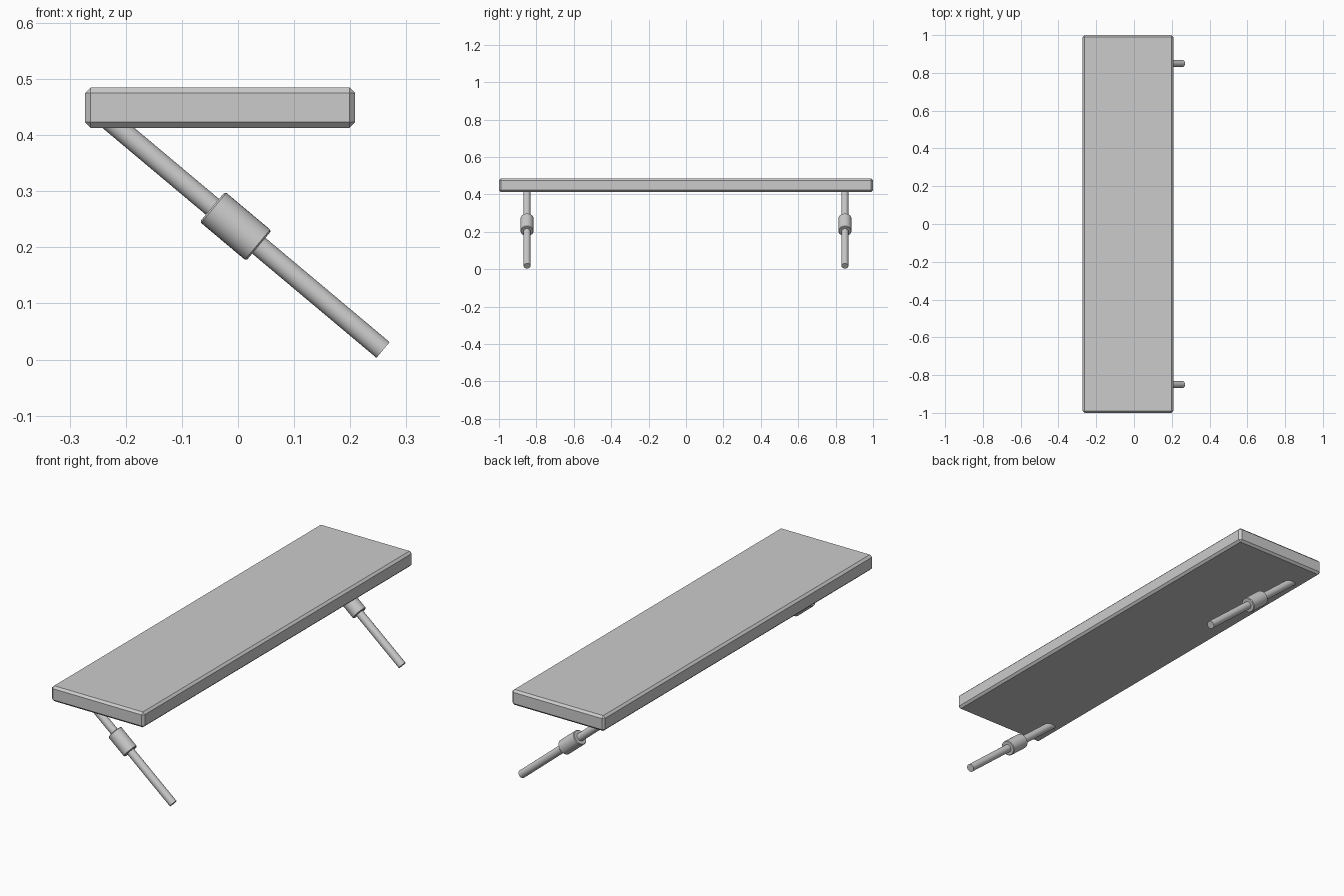
import bpy
from math import sin, cos, radians

if "Cube" in bpy.data.objects:
    bpy.data.objects.remove(bpy.data.objects["Cube"])

ANGLE = radians(40)
FOOT = (0.2585, 0.017)  # x, z of the lower end centre


def bevel(obj, width):
    m = obj.modifiers.new("bevel", 'BEVEL')
    m.width = width
    m.segments = 1
    m.limit_method = 'ANGLE'
    m.angle_limit = radians(40)


def along(name, y, start, end, radius):
    # cylinder on the slanted leg axis, measured from the foot
    mid = (start + end) / 2
    bpy.ops.mesh.primitive_cylinder_add(
        vertices=32, radius=radius, depth=end - start,
        location=(FOOT[0] - mid * cos(ANGLE), y, FOOT[1] + mid * sin(ANGLE)),
        rotation=(0, -(radians(90) - ANGLE), 0))
    obj = bpy.context.object
    obj.name = name
    bpy.ops.object.shade_smooth_by_angle(angle=radians(30))
    return obj


# chamfered board
bpy.ops.mesh.primitive_cube_add(size=1, location=(-0.032, 0, 0.449))
board = bpy.context.object
board.name = "board"
board.scale = (0.481, 2, 0.072)
bpy.ops.object.transform_apply(location=False, rotation=False, scale=True)
bevel(board, 0.01)

# slanted legs with a thick collar
for side, y in (("front", -0.85), ("back", 0.85)):
    along(side + "_leg", y, 0, 0.64, 0.0183)
    collar = along(side + "_collar", y, 0.289, 0.397, 0.035)
    bevel(collar, 0.003)
